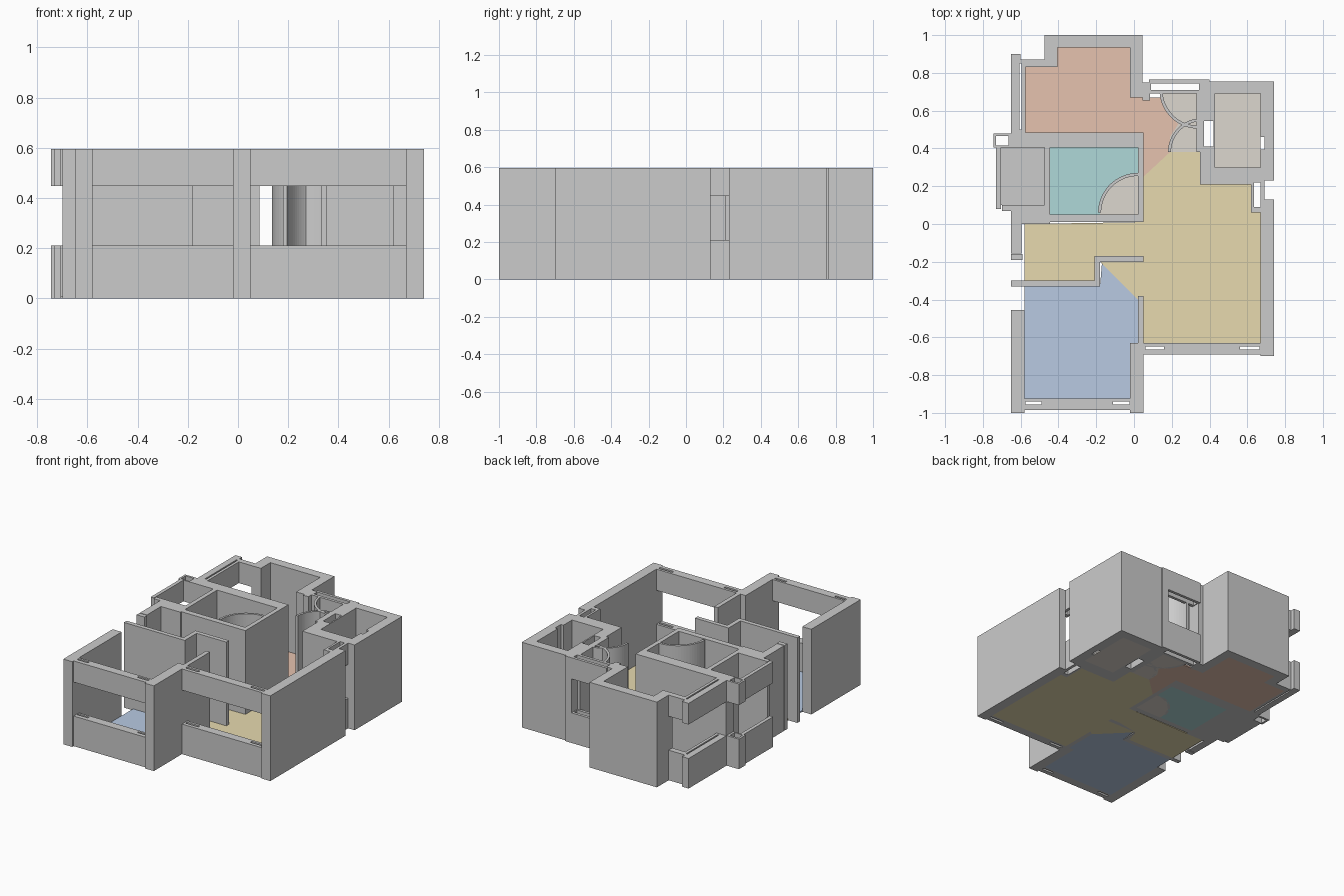
import bpy, bmesh, math

H, SILL, HEAD = 0.595, 0.21, 0.447   # wall height, sill top, lintel underside


def rect(x0, x1, y0, y1):
    return [(x0, y0), (x1, y0), (x1, y1), (x0, y1)]


def arc(cx, cy, r, a0, a1, t=0.016, n=18):
    """Outline of a thin curved band."""
    ang = [math.radians(a0 + (a1 - a0) * i / n) for i in range(n + 1)]
    out = [(cx + r * math.cos(a), cy + r * math.sin(a)) for a in ang]
    inn = [(cx + (r - t) * math.cos(a), cy + (r - t) * math.sin(a)) for a in reversed(ang)]
    return out + inn


def prism(name, outline, z0=0.0, z1=H, holes=(), mat=None):
    """Extrude a flat outline (with optional holes) from z0 to z1."""
    cu = bpy.data.curves.new(name, 'CURVE')
    cu.dimensions, cu.fill_mode, cu.extrude = '2D', 'BOTH', (z1 - z0) / 2
    for loop in [outline, *holes]:
        sp = cu.splines.new('POLY')
        sp.points.add(len(loop) - 1)
        for p, (x, y) in zip(sp.points, loop):
            p.co = (x, y, 0, 1)
        sp.use_cyclic_u = True
    tmp = bpy.data.objects.new(name + "_outline", cu)
    bpy.context.collection.objects.link(tmp)
    dg = bpy.context.evaluated_depsgraph_get()
    me = bpy.data.meshes.new_from_object(tmp.evaluated_get(dg))
    bpy.data.objects.remove(tmp)
    bm = bmesh.new()
    bm.from_mesh(me)
    bmesh.ops.remove_doubles(bm, verts=bm.verts, dist=1e-5)
    bmesh.ops.translate(bm, verts=bm.verts, vec=(0, 0, (z0 + z1) / 2))
    bmesh.ops.recalc_face_normals(bm, faces=bm.faces)
    for f in bm.faces:
        f.smooth = False
    bm.to_mesh(me)
    bm.free()
    me.materials.clear()
    if mat:
        me.materials.append(mat)
    ob = bpy.data.objects.new(name, me)
    bpy.context.collection.objects.link(ob)
    return ob


def window(name, outline, holes=()):
    """Wall with an opening: sill below, lintel above."""
    prism(name + "_sill", outline, 0, SILL, holes)
    prism(name + "_lintel", outline, HEAD, H, holes)


def floor(name, outline, color):
    m = bpy.data.materials.new(name + "_color")
    m.diffuse_color = (*color, 1)
    prism(name, outline, 0, 0.01, mat=m)


# Outer full-height walls
prism("front_left_wall", rect(-0.65, -0.58, -1, -0.455))
prism("front_middle_wall", [(-0.02, -1), (0.05, -1), (0.05, -0.38), (0.02, -0.38),
                            (0.02, -0.63), (-0.02, -0.63)])
prism("living_right_wall", [(0.67, -0.70), (0.74, -0.70), (0.74, 0.13), (0.69, 0.13),
                            (0.69, 0.06), (0.67, 0.06)])
prism("back_bedroom_wall", [(-0.475, 1), (0.045, 1), (0.045, 0.67), (-0.02, 0.67),
                            (-0.02, 0.935), (-0.405, 0.935), (-0.405, 0.83), (-0.475, 0.83)])
prism("stair_block_wall", [(0.35, 0.21), (0.62, 0.21), (0.62, 0.23), (0.74, 0.23), (0.74, 0.755),
                           (0.40, 0.755), (0.40, 0.765), (0.35, 0.765)],
      holes=[[(0.43, 0.30), (0.67, 0.30), (0.67, 0.395), (0.69, 0.395), (0.69, 0.46),
              (0.67, 0.46), (0.67, 0.69), (0.43, 0.69)],
             rect(0.37, 0.42, 0.41, 0.545)])
prism("left_corner_wall", [(-0.70, 0.07), (-0.65, 0.07), (-0.65, -0.155), (-0.595, -0.155),
                           (-0.595, 0.0), (-0.445, 0.0), (-0.445, 0.405), (-0.475, 0.405),
                           (-0.475, 0.10), (-0.70, 0.10)])
prism("bedroom_bath_wall", rect(-0.65, 0.05, 0.405, 0.485))

# Thin inner walls
prism("bath_wall", [(-0.445, 0.01), (0.05, 0.01), (0.05, 0.405), (0.02, 0.405),
                    (0.02, 0.05), (-0.445, 0.05)])
prism("bedroom_partition", [(-0.65, -0.33), (-0.18, -0.33), (-0.18, -0.20), (0.05, -0.20),
                            (0.05, -0.17), (-0.21, -0.17), (-0.21, -0.30), (-0.65, -0.30)])
prism("left_post", rect(-0.65, -0.59, -0.19, -0.16))
prism("lobby_left_post", rect(0.045, 0.085, 0.655, 0.75))
prism("lobby_right_wall", rect(0.33, 0.35, 0.38, 0.70))

# Curved door sweeps
prism("bath_door_sweep", arc(0.02, 0.06, 0.21, 90, 180))
prism("lobby_door_sweep_back", arc(0.34, 0.71, 0.205, 180, 270))
prism("lobby_door_sweep_front", arc(0.36, 0.38, 0.18, 100, 180))

# Window walls with slots
window("front_bedroom_window", rect(-0.58, -0.02, -0.985, -0.925),
       [rect(-0.575, -0.49, -0.955, -0.94), rect(-0.11, -0.025, -0.955, -0.94)])
window("living_window", rect(0.05, 0.67, -0.69, -0.63),
       [rect(0.06, 0.16, -0.665, -0.648), rect(0.56, 0.665, -0.665, -0.648)])
window("right_window", rect(0.62, 0.69, 0.06, 0.23), [rect(0.635, 0.67, 0.09, 0.22)])
window("lobby_window", rect(0.08, 0.35, 0.69, 0.765), [rect(0.09, 0.345, 0.71, 0.745)])
window("back_bedroom_window", [(-0.65, 0.485), (-0.575, 0.485), (-0.575, 0.83), (-0.475, 0.83),
                               (-0.475, 0.87), (-0.60, 0.87), (-0.60, 0.90), (-0.65, 0.90)],
       [rect(-0.605, -0.595, 0.50, 0.85)])
window("balcony_window", [(-0.73, 0.08), (-0.705, 0.08), (-0.705, 0.405), (-0.65, 0.405),
                          (-0.65, 0.48), (-0.745, 0.48), (-0.745, 0.405), (-0.73, 0.405)],
       [rect(-0.73, -0.665, 0.415, 0.465)])

# Coloured floors
BEIGE = (0.72, 0.68, 0.62)
floor("living_floor", [(0.19, 0.38), (0.35, 0.38), (0.35, 0.21), (0.62, 0.21), (0.62, 0.06),
                       (0.67, 0.06), (0.67, -0.63), (0.05, -0.63), (0.05, -0.38), (0.02, -0.40),
                       (-0.17, -0.21), (-0.18, -0.20), (-0.21, -0.30), (-0.58, -0.30),
                       (-0.58, 0.0), (0.05, 0.01), (0.05, 0.25)], (0.80, 0.70, 0.43))
floor("front_bedroom_floor", [(-0.58, -0.33), (-0.18, -0.33), (-0.17, -0.21), (0.02, -0.40),
                              (0.02, -0.63), (-0.02, -0.63), (-0.02, -0.925), (-0.58, -0.925)],
      (0.48, 0.59, 0.765))
floor("back_bedroom_floor", [(-0.575, 0.485), (-0.575, 0.83), (-0.405, 0.83), (-0.405, 0.935),
                             (-0.02, 0.935), (-0.02, 0.67), (0.05, 0.67), (0.14, 0.67),
                             (0.18, 0.585), (0.235, 0.53), (0.19, 0.46), (0.19, 0.38),
                             (0.05, 0.25), (0.05, 0.485)], (0.79, 0.54, 0.43))
quarter = [(0.02 + 0.2 * math.cos(a), 0.06 + 0.2 * math.sin(a))
           for a in (math.radians(90 + 7.5 * i) for i in range(13))]
floor("bath_floor", [(-0.445, 0.05), (-0.18, 0.05), *reversed(quarter), (0.02, 0.405),
                     (-0.445, 0.405)], (0.43, 0.69, 0.69))
floor("bath_door_floor", [(0.02, 0.05), *quarter, (-0.18, 0.05)], BEIGE)
floor("balcony_floor", rect(-0.705, -0.475, 0.10, 0.405), (0.52, 0.52, 0.52))
floor("lobby_floor", [(0.19, 0.38), (0.335, 0.38), (0.335, 0.69), (0.145, 0.69), (0.18, 0.585),
                      (0.235, 0.53), (0.19, 0.46)], BEIGE)
floor("stair_floor", rect(0.43, 0.67, 0.30, 0.69), BEIGE)
